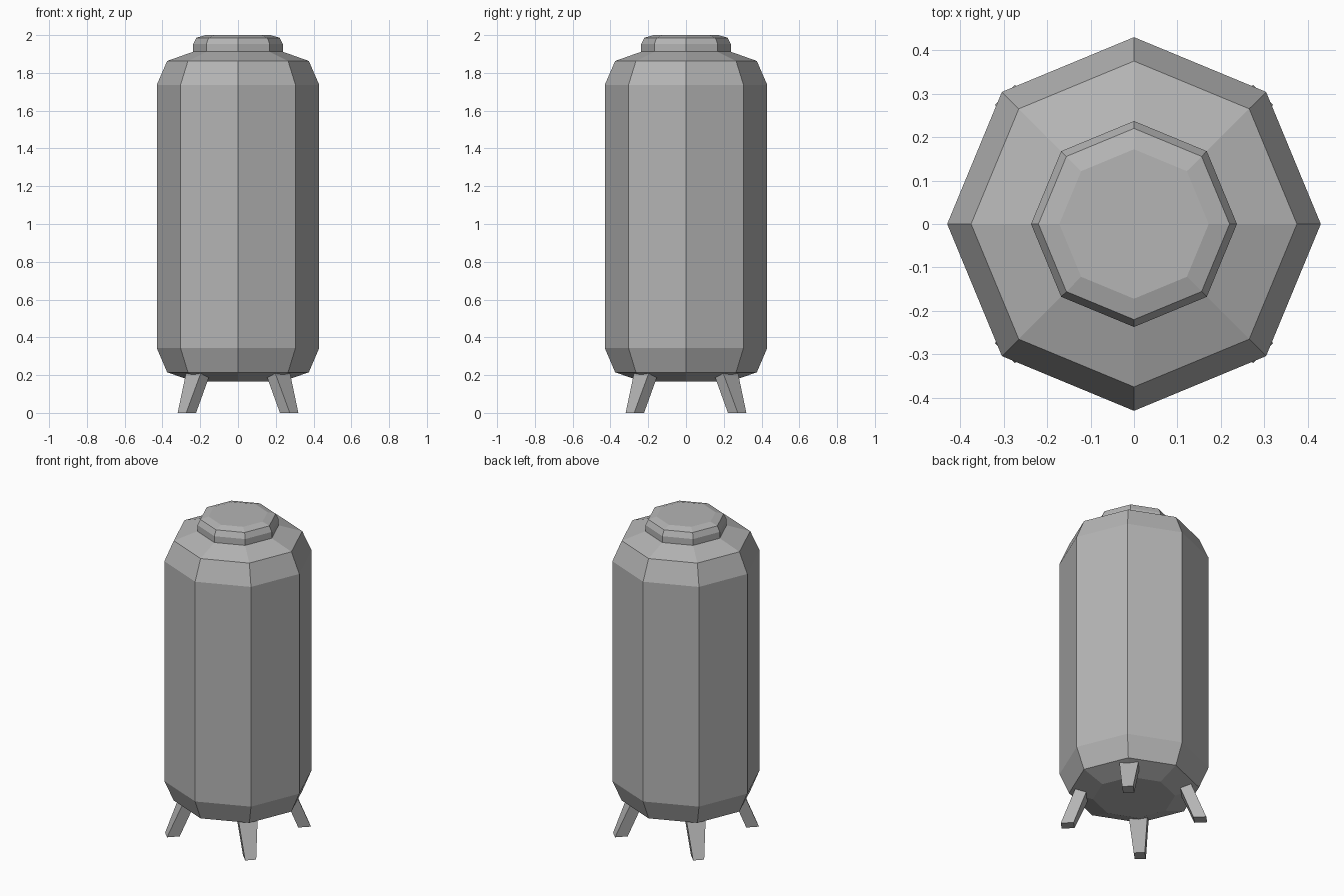
import bpy
import bmesh
from math import cos, sin, pi
from mathutils import Vector

default = bpy.data.objects.get("Cube")
if default:
    bpy.data.objects.remove(default, do_unlink=True)

SIDES = 8

# Single painted-metal colour
grey = bpy.data.materials.new("grey_metal")
grey.use_nodes = True
colour = (0.46, 0.46, 0.46, 1.0)
grey.diffuse_color = colour
grey.node_tree.nodes["Principled BSDF"].inputs["Base Color"].default_value = colour


def loft(name, rings):
    """Skin a list of point rings and close both ends."""
    bm = bmesh.new()
    loops = [[bm.verts.new(p) for p in ring] for ring in rings]
    n = len(loops[0])
    for low, high in zip(loops, loops[1:]):
        for i in range(n):
            j = (i + 1) % n
            bm.faces.new((low[i], low[j], high[j], high[i]))
    bm.faces.new(loops[0][::-1])
    bm.faces.new(loops[-1])
    bmesh.ops.recalc_face_normals(bm, faces=bm.faces)
    mesh = bpy.data.meshes.new(name)
    bm.to_mesh(mesh)
    bm.free()
    mesh.materials.append(grey)
    obj = bpy.data.objects.new(name, mesh)
    bpy.context.collection.objects.link(obj)
    return obj


def octagon(radius, z):
    return [Vector((radius * cos(2 * pi * i / SIDES),
                    radius * sin(2 * pi * i / SIDES), z)) for i in range(SIDES)]


def leg_section(angle, inner, outer, width, z):
    """Rectangle across a leg, aligned with the direction it splays."""
    out = Vector((cos(angle), sin(angle), 0))
    side = Vector((-sin(angle), cos(angle), 0)) * width / 2
    up = Vector((0, 0, z))
    return [out * inner - side + up, out * outer - side + up,
            out * outer + side + up, out * inner + side + up]


# Tank body with chamfered shoulders
body_profile = [(0.237, 0.167), (0.375, 0.215), (0.43, 0.343),
                (0.43, 1.737), (0.375, 1.863), (0.237, 1.912)]
loft("tank_body", [octagon(r, z) for r, z in body_profile])

# Lid on top
lid_profile = [(0.237, 1.905), (0.237, 1.952), (0.22, 1.986), (0.172, 2.0)]
loft("tank_lid", [octagon(r, z) for r, z in lid_profile])

# Four splayed legs, tapering to the feet
leg_names = ["back_left_leg", "back_right_leg", "front_right_leg", "front_left_leg"]
for i, name in enumerate(leg_names):
    angle = pi / 4 + i * pi / 2
    loft(name, [leg_section(angle, 0.346, 0.42, 0.064, 0.0),
                leg_section(angle, 0.256, 0.328, 0.114, 0.225)])
